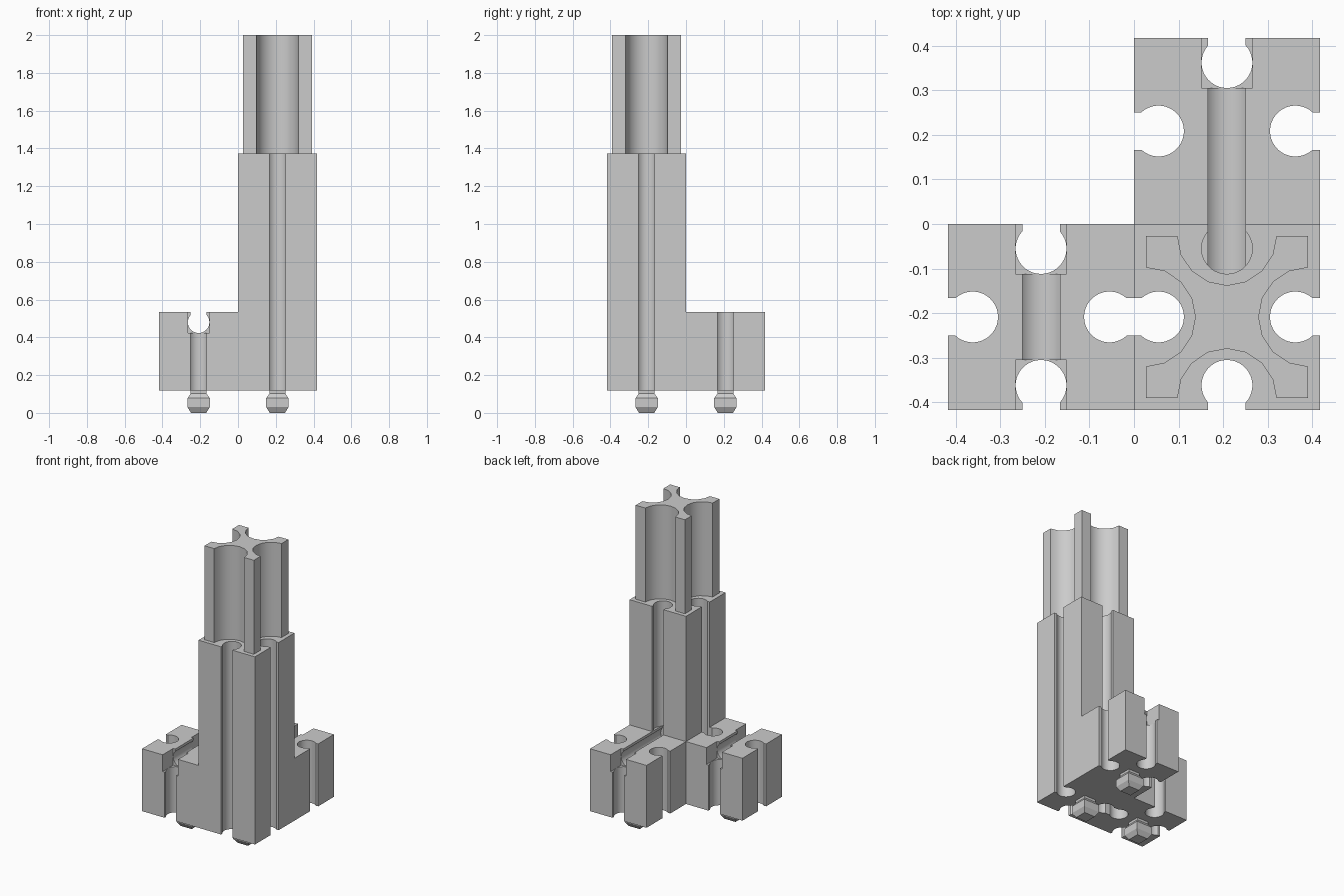
import bpy, bmesh, math
from mathutils import Vector

if "Cube" in bpy.data.objects:
    bpy.data.objects.remove(bpy.data.objects["Cube"])

S = 0.417            # block side
H = S / 2
BASE, TOP, TOWER_TOP = 0.118, 0.535, 1.372
R, NECK, DEPTH = 0.057, 0.042, 0.055   # keyhole slot

grey = bpy.data.materials.new("plain_grey")
grey.use_nodes = True
colour = (0.6, 0.6, 0.6, 1)
grey.diffuse_color = colour
grey.node_tree.nodes["Principled BSDF"].inputs["Base Color"].default_value = colour


def finish(name, bm):
    bmesh.ops.recalc_face_normals(bm, faces=bm.faces)
    mesh = bpy.data.meshes.new(name)
    bm.to_mesh(mesh)
    bm.free()
    mesh.materials.append(grey)
    obj = bpy.data.objects.new(name, mesh)
    bpy.context.collection.objects.link(obj)
    return obj


def prism(name, points, offset):
    """Extrude a closed outline of 3D points along an offset."""
    bm = bmesh.new()
    face = bm.faces.new([bm.verts.new(p) for p in points])
    new = bmesh.ops.extrude_face_region(bm, geom=[face])["geom"]
    bmesh.ops.translate(bm, vec=offset, verts=[v for v in new if isinstance(v, bmesh.types.BMVert)])
    return finish(name, bm)


def slot(edge, radius=R, neck=NECK, depth=DEPTH, steps=28):
    """Keyhole outline cut down from a top edge at height edge, left to right."""
    a = math.asin(neck / radius)
    pts = [(-neck, edge)]
    for i in range(steps + 1):
        t = math.pi / 2 + a + (2 * math.pi - 2 * a) * i / steps
        pts.append((radius * math.cos(t), edge - depth + radius * math.sin(t)))
    return pts + [(neck, edge)]


def scallop(edge, radius=0.111, steps=8):
    """Half round hollow sunk from a top edge."""
    return [(radius * math.cos(t), edge + radius * math.sin(t))
            for t in (math.pi * (1 + i / steps) for i in range(steps + 1))]


def column(name, centre, half, z0, z1, cut, sides):
    """Square column with the cut outline on the named sides."""
    pts = []
    for i, side in enumerate(("back", "right", "front", "left")):
        outline = [(-half, half)] + (cut(half) if side in sides else [])
        c, s = math.cos(-i * math.pi / 2), math.sin(-i * math.pi / 2)
        pts += [(centre[0] + x * c - y * s, centre[1] + x * s + y * c, z0) for x, y in outline]
    return prism(name, pts, Vector((0, 0, z1 - z0)))


def cut(target, cutter):
    mod = target.modifiers.new("cut", 'BOOLEAN')
    mod.operation = 'DIFFERENCE'
    mod.solver = 'EXACT'
    mod.object = cutter
    bpy.context.view_layer.objects.active = target
    bpy.ops.object.modifier_apply(modifier=mod.name)
    bpy.data.objects.remove(cutter)


def cut_groove(target, x, y0, y1):
    """Horizontal keyhole groove along y in the top of a block."""
    pts = [(x + px, y0, pz) for px, pz in slot(TOP)]
    pts = [(x - NECK, y0, TOP + 0.05)] + pts[1:-1] + [(x + NECK, y0, TOP + 0.05)]
    cut(target, prism("groove_cutter", pts, Vector((0, y1 - y0, 0))))


def cut_mouth(target, x, y0, y1):
    """Square widening at a groove's end."""
    z = TOP - DEPTH - R
    pts = [(x - R, y0, z), (x + R, y0, z), (x + R, y1, z), (x - R, y1, z)]
    cut(target, prism("mouth_cutter", pts, Vector((0, 0, 0.2))))


tower_c, left_c, back_c = (H, -H), (-H, -H), (H, H)
all_sides = ("back", "right", "front", "left")
end = DEPTH + R

# Tower: closed at the back below the level of the low blocks
tower_base = column("tower_base", tower_c, H, BASE, TOP, slot, all_sides[1:])
cut_groove(tower_base, H, -end, 0.05)
tower = column("tower_shaft", tower_c, H, TOP, TOWER_TOP, slot, all_sides)
mast = column("fluted_mast", tower_c, 0.182, TOWER_TOP, 2.0, scallop, all_sides)

# Side block with a through groove and a mouth at both ends
side_block = column("side_block", left_c, H, BASE, TOP, slot, all_sides)
cut_groove(side_block, -H, -S - 0.05, 0.05)
cut_mouth(side_block, -H, -S - 0.05, -S + end)
cut_mouth(side_block, -H, -end, 0.05)

# Rear block, its groove running on into the tower
rear_block = column("rear_block", back_c, H, BASE, TOP, slot, ("back", "right", "left"))
cut_groove(rear_block, H, -0.05, S + 0.05)
cut_mouth(rear_block, H, S - end, S + 0.05)

# Chamfered locking pegs below each block
peg_profile = [(0, 0.04), (0.03, 0.059), (0.078, 0.059), (0.102, 0.042), (BASE, 0.042)]
pegs = []
for label, (cx, cy) in (("tower", tower_c), ("side", left_c), ("rear", back_c)):
    bm = bmesh.new()
    rings = [[bm.verts.new((cx + sx * w, cy + sy * w, z))
              for sx, sy in ((-1, -1), (1, -1), (1, 1), (-1, 1))] for z, w in peg_profile]
    for a, b in zip(rings, rings[1:]):
        for i in range(4):
            j = (i + 1) % 4
            bm.faces.new((a[i], a[j], b[j], b[i]))
    bm.faces.new(rings[0])
    bm.faces.new(rings[-1])
    pegs.append(finish(label + "_peg", bm))

# Smooth the round slots, keep the block edges sharp
bpy.ops.object.select_all(action='DESELECT')
for obj in (tower_base, tower, mast, side_block, rear_block):
    obj.select_set(True)
bpy.context.view_layer.objects.active = tower
bpy.ops.object.shade_smooth_by_angle(angle=math.radians(30))
